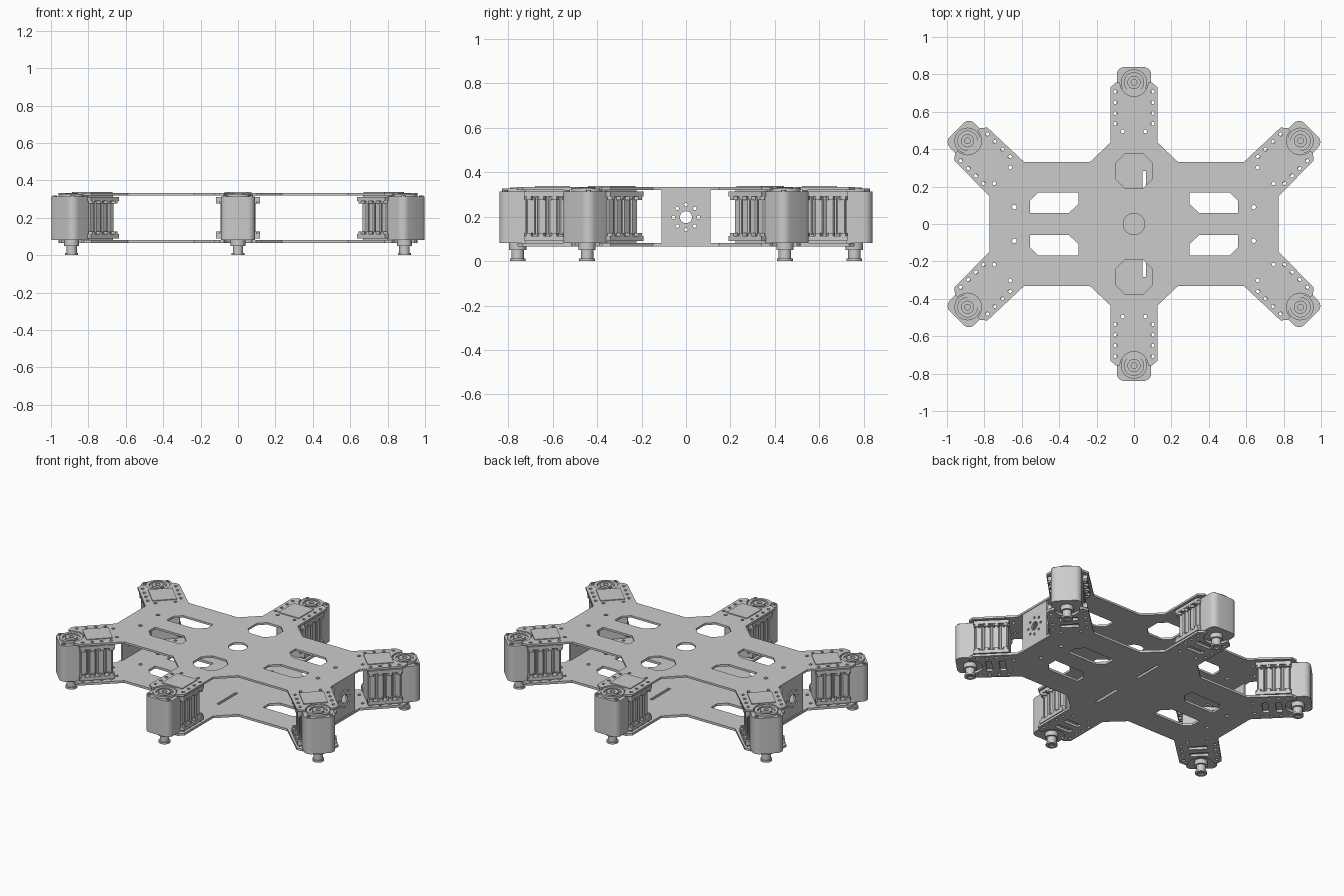
import bpy
from math import sin, cos, radians, pi
from mathutils import Matrix, Vector

if "Cube" in bpy.data.objects:
    bpy.data.objects.remove(bpy.data.objects["Cube"])


def circle(x, y, r, n=24):
    return [(x + r * cos(2 * pi * i / n), y + r * sin(2 * pi * i / n)) for i in range(n)]


def box(x0, x1, y0, y1, c=0.0):
    """Rectangle, with chamfered corners if c is given."""
    if not c:
        return [(x0, y0), (x1, y0), (x1, y1), (x0, y1)]
    return [(x0 + c, y0), (x1 - c, y0), (x1, y0 + c), (x1, y1 - c),
            (x1 - c, y1), (x0 + c, y1), (x0, y1 - c), (x0, y0 + c)]


def prism(name, loops, z0, z1):
    """Flat profile (outline plus holes) extruded from z0 to z1, as a mesh."""
    cu = bpy.data.curves.new(name, 'CURVE')
    cu.dimensions = '2D'
    cu.fill_mode = 'BOTH'
    cu.extrude = (z1 - z0) / 2
    for pts in loops:
        sp = cu.splines.new('POLY')
        sp.points.add(len(pts) - 1)
        for p, (x, y) in zip(sp.points, pts):
            p.co = (x, y, 0, 1)
        sp.use_cyclic_u = True
    ob = bpy.data.objects.new(name, cu)
    bpy.context.collection.objects.link(ob)
    bpy.ops.object.select_all(action='DESELECT')
    ob.select_set(True)
    bpy.context.view_layer.objects.active = ob
    bpy.ops.object.convert(target='MESH')
    ob = bpy.context.view_layer.objects.active
    ob.data.transform(Matrix.Translation((0, 0, (z0 + z1) / 2)))
    bpy.ops.object.shade_smooth_by_angle()
    return ob


# arms: motor axis position and outward angle, counter-clockwise
ARMS = [(0.89, 0.445, 45), (0, 0.757, 90), (-0.89, 0.445, 135),
        (-0.89, -0.445, 225), (0, -0.757, 270), (0.89, -0.445, 315)]
FRAMES = [Matrix.Translation((x, y, 0)) @ Matrix.Rotation(radians(a), 4, 'Z') for x, y, a in ARMS]


def on_arm(m, pts):
    return [tuple((m @ Vector((u, v, 0)))[:2]) for u, v in pts]


# plate outline: arm tips joined by the body edges
notch = [(0.075 * cos(radians(t)), 0.075 * sin(radians(t))) for t in range(270, 80, -15)]
tip = [(-0.025, -0.125), (0, -0.095)] + notch + [(0, 0.095), (-0.025, 0.125)]
upper = [(0.588, 0.332), (0.235, 0.332), (0.125, 0.436)]
gaps = [upper,
        [(-x, y) for x, y in upper[::-1]],
        [(-0.772, 0.148), (-0.772, -0.148)],
        [(-x, -y) for x, y in upper],
        [(x, -y) for x, y in upper[::-1]],
        [(0.772, -0.148), (0.772, 0.148)]]
outline = []
for m, gap in zip(FRAMES, gaps):
    outline += on_arm(m, tip) + gap

BOLTS = [-0.05, -0.107, -0.164, -0.221]
shared = []
for m in FRAMES:
    for s in (-1, 1):
        for u in BOLTS:
            shared.append(on_arm(m, circle(u, s * 0.1, 0.01, 12)))
        shared.append(on_arm(m, circle(-0.262, s * 0.06, 0.01, 12)))
for sx in (-1, 1):
    for sy in (-1, 1):
        shared.append(circle(sx * 0.64, sy * 0.09, 0.012, 12))
        slot = [(0.297, 0.108), (0.347, 0.06), (0.556, 0.06), (0.556, 0.125), (0.513, 0.168), (0.297, 0.168)]
        shared.append([(sx * x, sy * y) for x, y in slot])

# top plate: round centre hole and two octagonal openings
top_holes = [circle(0, 0, 0.057, 32)] + [box(-0.095, 0.095, c - 0.09, c + 0.09, 0.045) for c in (-0.283, 0.283)]
prism("top_plate", [outline] + shared + top_holes, 0.32, 0.333)

# bottom plate: strap slits and slots under each motor
low_holes = [box(0.045, 0.063, 0.09, 0.283), box(0.045, 0.063, -0.283, -0.09)]
for m in FRAMES:
    for u in (-0.13, -0.21):
        low_holes.append(on_arm(m, box(u, u + 0.035, -0.055, 0.055)))
prism("bottom_plate", [outline] + shared + low_holes, 0.065, 0.08)

# drilled end panels between the plates
panel_loops = [box(-0.11, 0.11, 0.08, 0.32), circle(0, 0.197, 0.027)]
panel_loops += [circle(0.056 * cos(k * pi / 4), 0.197 + 0.056 * sin(k * pi / 4), 0.008, 12) for k in range(8)]
upright = Matrix(((0, 0, 1, 0), (1, 0, 0, 0), (0, 1, 0, 0), (0, 0, 0, 1)))
for side, x in (("right", 0.762), ("left", -0.762)):
    panel = prism(side + "_end_panel", panel_loops, x - 0.006, x + 0.006)
    panel.data.transform(upright)

# motor: rounded nose, rear block
nose = [(-0.035, -0.092)]
for s, start in ((-1, -90), (1, 0)):
    nose += [(0.042 + 0.04 * cos(radians(start + t)), s * 0.052 + 0.04 * sin(radians(start + t)))
             for t in range(0, 91, 15)]
nose.append((-0.035, 0.092))
parts = [prism("motor", [nose], 0.08, 0.313),
         prism("rear", [box(-0.235, -0.035, -0.08, 0.08)], 0.08, 0.32)]
for s in (-1, 1):
    # ribs on the sides of the rear block
    for u in (-0.06, -0.11, -0.16, -0.21):
        parts.append(prism("rib", [box(u - 0.021, u + 0.021, *sorted((s * 0.075, s * 0.094)), 0.006)], 0.12, 0.285))
    # bolted flanges with nuts
    for z0, z1, n0, n1 in ((0.29, 0.312, 0.275, 0.29), (0.09, 0.112, 0.112, 0.127)):
        bolts = [circle(u, s * 0.1, 0.01, 12) for u in BOLTS]
        parts.append(prism("flange", [box(-0.24, -0.03, *sorted((s * 0.078, s * 0.118)))] + bolts, z0, z1))
        for hole in bolts:
            cx = sum(p[0] for p in hole) / 12
            parts.append(prism("nut", [circle(cx, s * 0.1, 0.02, 6), hole], n0, n1))
    # nose corner screws
    parts.append(prism("screw", [circle(0.058, s * 0.068, 0.012, 12), circle(0.058, s * 0.068, 0.006, 6)], 0.31, 0.32))
# top bearing ring and hub, output shaft below
parts += [prism("ring", [circle(0, 0, 0.07, 32), circle(0, 0, 0.052, 32)], 0.31, 0.327),
          prism("hub", [circle(0, 0, 0.035), circle(0, 0, 0.015)], 0.31, 0.33),
          prism("collar", [circle(0, 0, 0.039)], 0.05, 0.082),
          prism("shaft", [circle(0, 0, 0.028)], 0.008, 0.05),
          prism("foot", [circle(0, 0, 0.035), circle(0, 0, 0.018)], 0.0, 0.012),
          prism("pad", [box(-0.235, -0.078, -0.073, 0.073)], 0.33, 0.338)]
bpy.ops.object.select_all(action='DESELECT')
for p in parts:
    p.select_set(True)
bpy.context.view_layer.objects.active = parts[0]
bpy.ops.object.join()
motor = parts[0]

# one motor on every arm
NAMES = ["back_right", "back_middle", "back_left", "front_left", "front_middle", "front_right"]
for i, (m, label) in enumerate(zip(FRAMES, NAMES)):
    ob = motor
    if i:
        ob = bpy.data.objects.new("motor", motor.data)
        bpy.context.collection.objects.link(ob)
    ob.name = label + "_motor"
    ob.matrix_world = m
